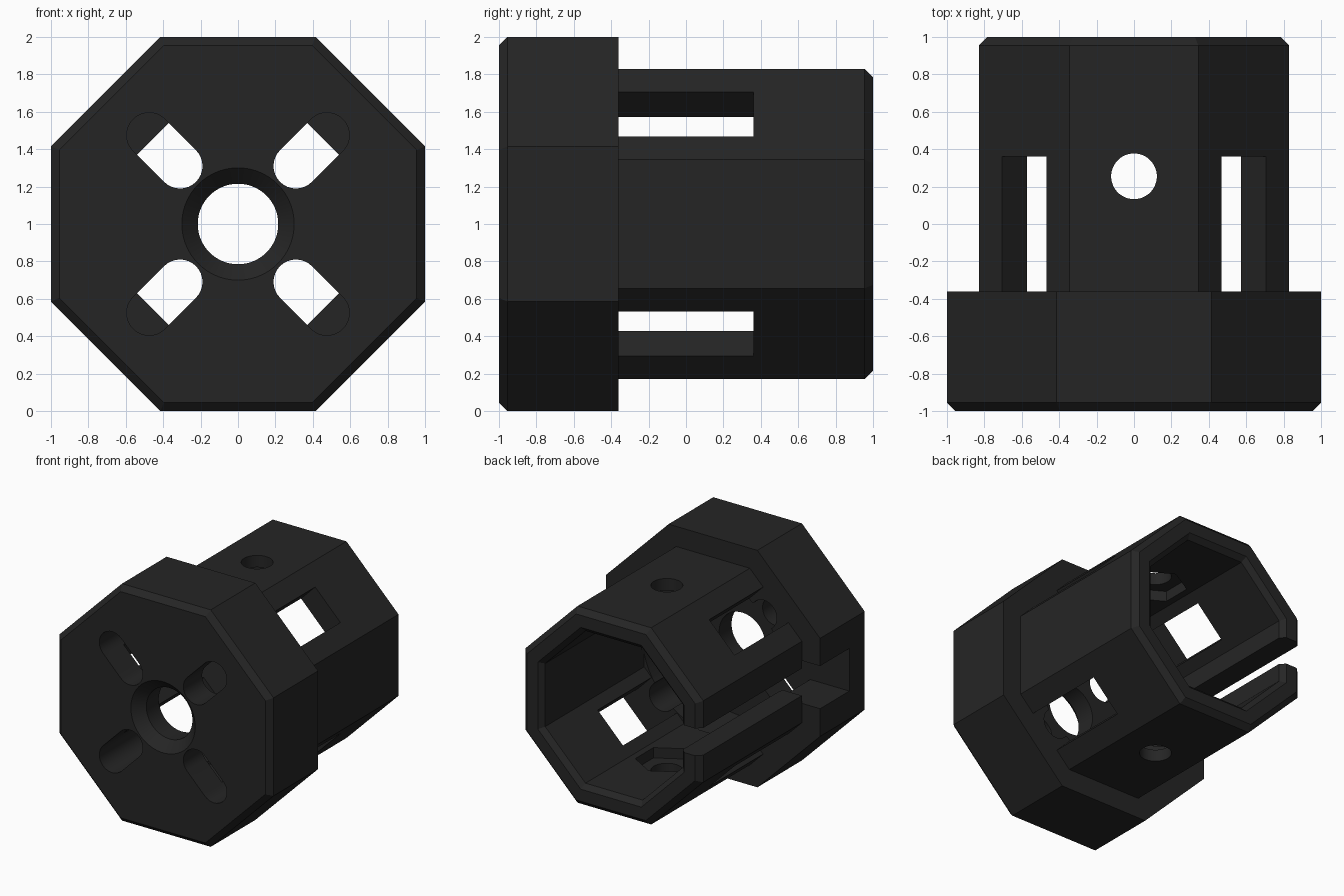
import bpy, bmesh, math
from mathutils import Matrix, Vector

if "Cube" in bpy.data.objects:
    bpy.data.objects.remove(bpy.data.objects["Cube"])

CENTRE = Matrix.Translation((0, 0, 1))
FLANGE_Y = -0.36          # back of the wide front flange
FLOOR_Y = -0.75           # inside of the front plate
WALL = 0.643              # inner half width of the octagonal cavity

black = bpy.data.materials.new("matte_black")
black.diffuse_color = (0.0185, 0.0185, 0.0185, 1)
black.use_nodes = True
black.node_tree.nodes["Principled BSDF"].inputs["Base Color"].default_value = black.diffuse_color


def make_object(name, bm):
    bmesh.ops.recalc_face_normals(bm, faces=bm.faces)
    mesh = bpy.data.meshes.new(name)
    bm.to_mesh(mesh)
    bm.free()
    mesh.materials.append(black)
    obj = bpy.data.objects.new(name, mesh)
    bpy.context.collection.objects.link(obj)
    return obj


def loft(name, rings, sides, matrix=CENTRE, flats=True):
    """Solid along local y from (y, radius) rings; flats=True measures to the flats."""
    bm = bmesh.new()
    loops = []
    for y, r in rings:
        if flats:
            r /= math.cos(math.pi / sides)
        angles = [(i + 0.5) * math.tau / sides for i in range(sides)]
        loops.append([bm.verts.new(matrix @ Vector((r * math.cos(a), y, r * math.sin(a))))
                      for a in angles])
    for a, b in zip(loops, loops[1:]):
        for i in range(sides):
            j = (i + 1) % sides
            bm.faces.new((a[i], a[j], b[j], b[i]))
    bm.faces.new(loops[0])
    bm.faces.new(loops[-1])
    return make_object(name, bm)


def prism(name, outline, y0, y1, matrix=CENTRE):
    """Extrude an x/z outline from y0 to y1."""
    bm = bmesh.new()
    ends = [[bm.verts.new(matrix @ Vector((x, y, z))) for x, z in outline] for y in (y0, y1)]
    n = len(outline)
    for i in range(n):
        j = (i + 1) % n
        bm.faces.new((ends[0][i], ends[0][j], ends[1][j], ends[1][i]))
    bm.faces.new(ends[0])
    bm.faces.new(ends[1])
    return make_object(name, bm)


def rect(x0, x1, half):
    return [(x0, -half), (x1, -half), (x1, half), (x0, half)]


def stadium(x0, x1, r, steps=16):
    pts = []
    for cx, start in ((x1, -math.pi / 2), (x0, math.pi / 2)):
        for i in range(steps + 1):
            a = start + math.pi * i / steps
            pts.append((cx + r * math.cos(a), r * math.sin(a)))
    return pts


# Octagonal housing: wide flange in front, narrower barrel behind
housing = loft("octagonal_housing", [(-1, 0.955), (-0.955, 1), (FLANGE_Y, 1),
                                     (FLANGE_Y, 0.83), (0.955, 0.83), (1, 0.785)], 8)
cutters = []

# Octagonal cavity with bevelled mouth, and round recess in the flange
cutters.append(loft("cavity", [(FLANGE_Y, WALL), (0.96, WALL), (1.04, WALL + 0.08)], 8))
cutters.append(loft("flange_recess", [(FLOOR_Y, 0.66), (FLANGE_Y + 0.03, 0.66)], 64))

# Countersunk centre hole
cutters.append(loft("centre_hole", [(-1.05, 0.35), (-0.915, 0.215), (-0.7, 0.215)], 48))

# Diagonal screw slots in the front plate and windows in the barrel
for i in range(4):
    turn = CENTRE @ Matrix.Rotation(math.radians(45 + 90 * i), 4, 'Y')
    cutters.append(prism("screw_slot", stadium(0.438, 0.672, 0.12), -1.1, FLANGE_Y + 0.02, turn))
    cutters.append(prism("barrel_window", rect(0.5, 1.0, 0.167), FLANGE_Y, 0.36, turn))

# Slit along one side and the cable notch in the flange
cutters.append(prism("side_slit", rect(-1.0, -0.5, 0.115), FLANGE_Y - 0.02, 1.1))
cutters.append(prism("flange_notch", rect(-1.1, -0.5, 0.18), FLOOR_Y, FLANGE_Y))

# Top and bottom bolt holes with hexagonal nut pockets inside
for angle in (90, -90):
    m = Matrix.Translation((0, 0.255, 1)) @ Matrix.Rotation(math.radians(angle), 4, 'X')
    cutters.append(loft("bolt_hole", [(0.5, 0.122), (1.0, 0.122)], 40, m))
    cutters.append(loft("nut_pocket", [(0.55, 0.21), (0.73, 0.21)], 6, m))

# Cut everything out of the housing
for c in cutters:
    c.hide_render = True
    mod = housing.modifiers.new(c.name, 'BOOLEAN')
    mod.operation = 'DIFFERENCE'
    mod.solver = 'EXACT'
    mod.object = c
graph = bpy.context.evaluated_depsgraph_get()
result = bpy.data.meshes.new_from_object(housing.evaluated_get(graph))
housing.modifiers.clear()
housing.data = result
for c in cutters:
    bpy.data.objects.remove(c)

# Smooth the round holes, keep the flats crisp
bpy.context.view_layer.objects.active = housing
housing.select_set(True)
bpy.ops.object.shade_smooth_by_angle(angle=math.radians(25))
